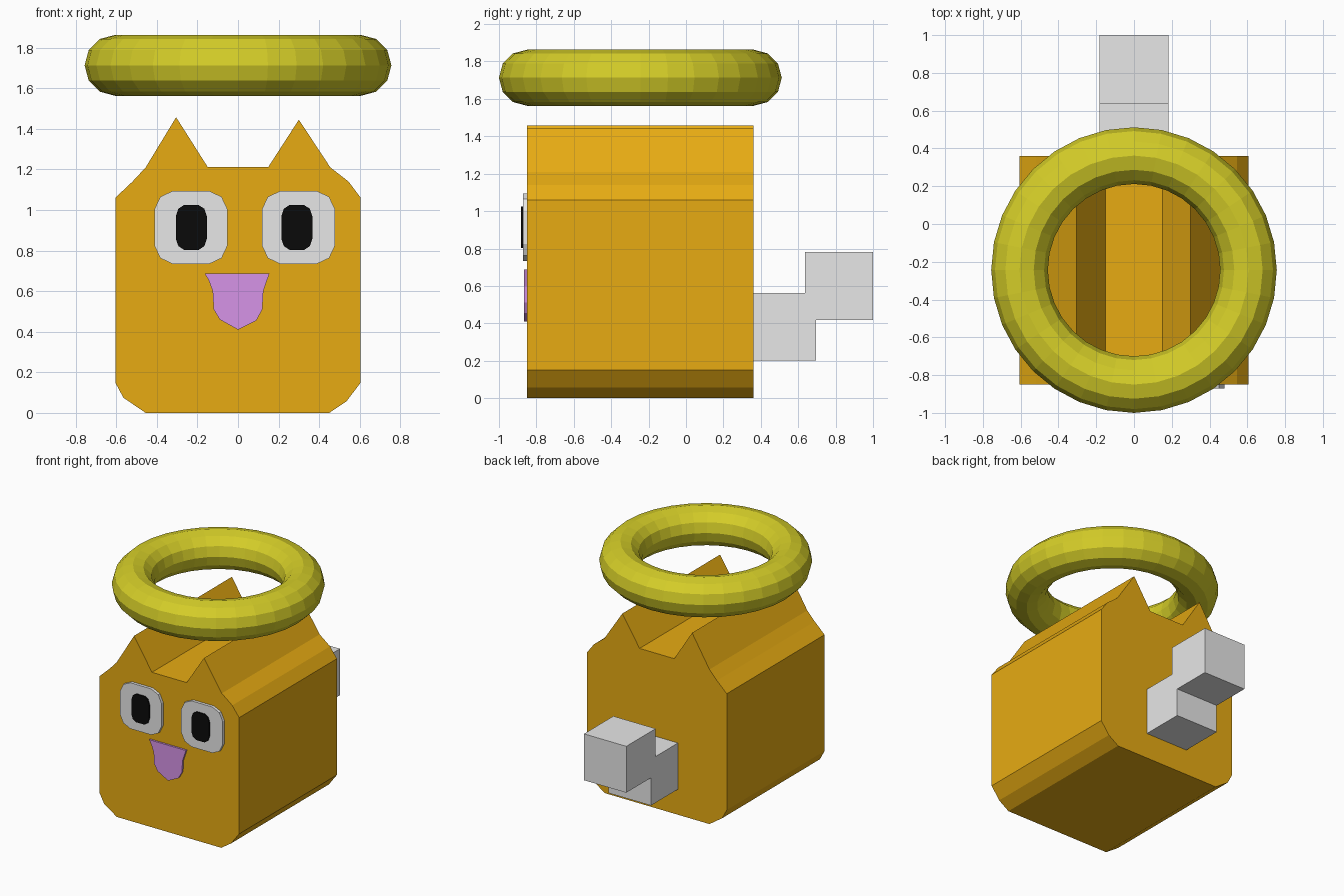
import bpy, bmesh, math
from mathutils import Vector

if "Cube" in bpy.data.objects:
    bpy.data.objects.remove(bpy.data.objects["Cube"])


def material(name, rgb):
    m = bpy.data.materials.new(name)
    m.diffuse_color = (*rgb, 1)
    m.use_nodes = True
    m.node_tree.nodes["Principled BSDF"].inputs["Base Color"].default_value = m.diffuse_color
    return m


ORANGE = material("orange", (0.90, 0.46, 0.007))
YELLOW = material("yellow", (0.66, 0.61, 0.021))
WHITE = material("soft_white", (0.80, 0.80, 0.80))
BLACK = material("black", (0.003, 0.003, 0.003))
PURPLE = material("light_purple", (0.76, 0.33, 0.90))


def finish(name, bm, mat):
    bmesh.ops.recalc_face_normals(bm, faces=bm.faces)
    mesh = bpy.data.meshes.new(name)
    bm.to_mesh(mesh)
    bm.free()
    mesh.materials.append(mat)
    obj = bpy.data.objects.new(name, mesh)
    bpy.context.collection.objects.link(obj)
    return obj


def extrude_profile(name, points, y0, y1, mat):
    """Extrude an x-z outline from y0 to y1."""
    bm = bmesh.new()
    face = bm.faces.new([bm.verts.new((x, y0, z)) for x, z in points])
    res = bmesh.ops.extrude_face_region(bm, geom=[face], use_keep_orig=True)
    verts = [g for g in res["geom"] if isinstance(g, bmesh.types.BMVert)]
    bmesh.ops.translate(bm, verts=verts, vec=(0, y1 - y0, 0))
    return finish(name, bm, mat)


def rounded_rect(cx, cz, w, h, cut_x, cut_z):
    """Rectangle outline whose corners are cut in two steps."""
    a, b = w / 2, h / 2
    corner = [(a, b - cut_z), (a - cut_x * 0.32, b - cut_z * 0.32), (a - cut_x, b)]
    pts = []
    for sx, sz in ((1, 1), (-1, 1), (-1, -1), (1, -1)):
        part = corner if sx * sz > 0 else corner[::-1]
        pts += [(cx + sx * x, cz + sz * z) for x, z in part]
    return pts


def box(name, lo, hi, mat):
    lo, hi = Vector(lo), Vector(hi)
    bm = bmesh.new()
    bmesh.ops.create_cube(bm, size=1)
    for v in bm.verts:
        v.co = Vector(c * s for c, s in zip(v.co, hi - lo)) + (lo + hi) / 2
    return finish(name, bm, mat)


# Body with pointed ears, one outline extruded front to back
body = [(-0.455, 0), (0.45, 0), (0.535, 0.057), (0.605, 0.15), (0.605, 1.06),
        (0.545, 1.14), (0.455, 1.21), (0.30, 1.445), (0.15, 1.213),
        (-0.15, 1.213), (-0.305, 1.457), (-0.455, 1.21), (-0.52, 1.14),
        (-0.605, 1.06), (-0.605, 0.15), (-0.565, 0.075)]
extrude_profile("body", body, -0.85, 0.36, ORANGE)

# Eyes and pupils
for side, eye_x, pupil_x in (("left", -0.232, -0.23), ("right", 0.298, 0.29)):
    extrude_profile(side + "_eye", rounded_rect(eye_x, 0.914, 0.36, 0.36, 0.09, 0.09),
                    -0.872, -0.845, WHITE)
    extrude_profile(side + "_pupil", rounded_rect(pupil_x, 0.914, 0.153, 0.22, 0.04, 0.055),
                    -0.882, -0.865, BLACK)

# Mouth plate
mouth = [(-0.165, 0.688), (0.155, 0.688), (0.125, 0.60), (0.12, 0.51),
         (0.09, 0.455), (0, 0.41), (-0.09, 0.46), (-0.12, 0.51),
         (-0.125, 0.60), (-0.145, 0.655)]
extrude_profile("mouth", mouth, -0.865, -0.845, PURPLE)

# Stepped tail
box("tail_base", (-0.183, 0.33, 0.20), (0.183, 0.695, 0.562), WHITE)
box("tail_tip", (-0.183, 0.637, 0.417), (0.183, 1.0, 0.78), WHITE)

# Floating ring
bpy.ops.mesh.primitive_torus_add(location=(0, -0.244, 1.713), major_radius=0.606,
                                 minor_radius=0.15, major_segments=32, minor_segments=12)
ring = bpy.context.object
ring.name = "floating_ring"
ring.data.materials.append(YELLOW)
